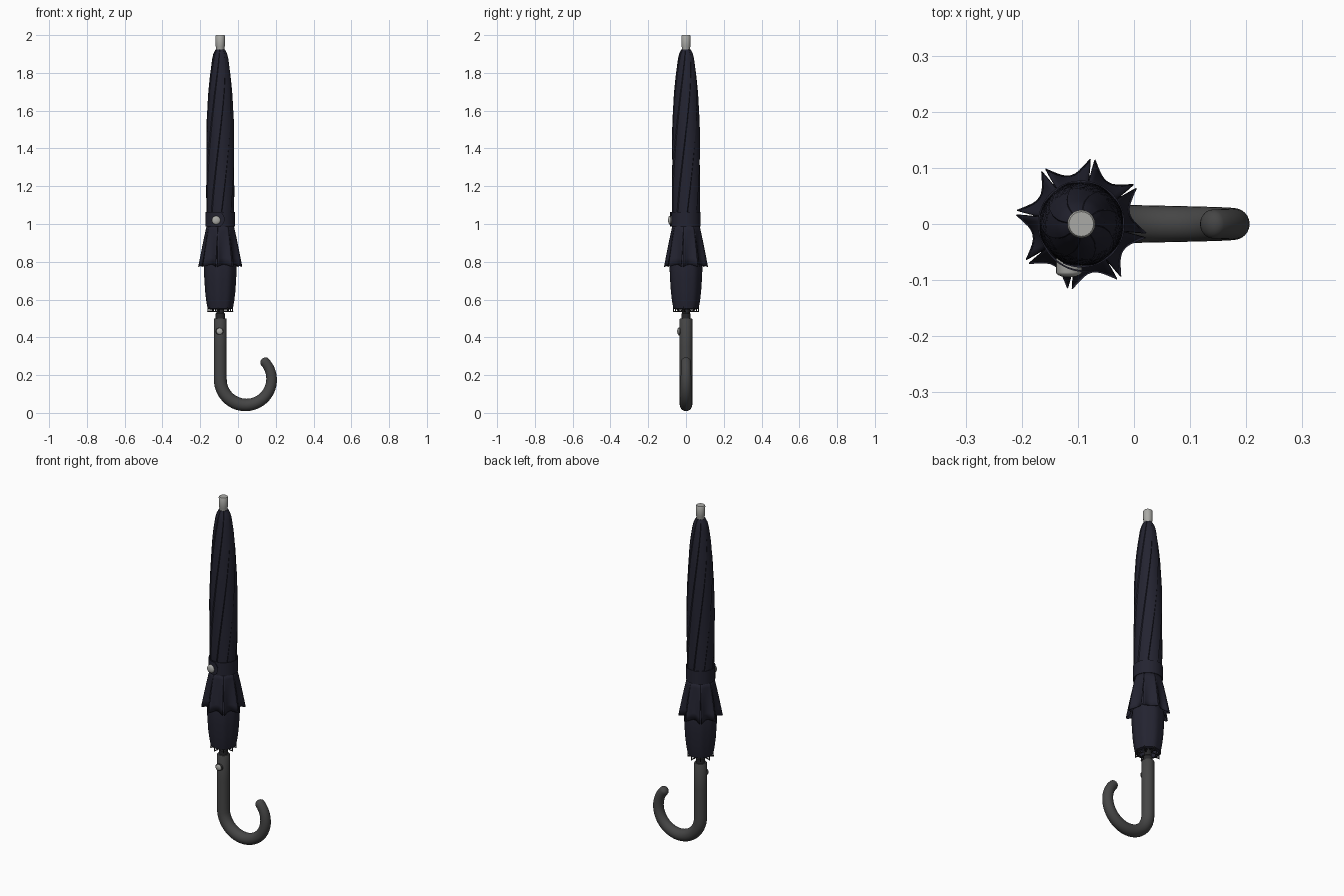
import bpy, bmesh, math
from mathutils import Vector, Matrix

if "Cube" in bpy.data.objects:
    bpy.data.objects.remove(bpy.data.objects["Cube"])

CX = -0.094           # shaft axis
TAU = 2 * math.pi


def material(name, rgb):
    m = bpy.data.materials.new(name)
    m.diffuse_color = (*rgb, 1)
    m.use_nodes = True
    m.node_tree.nodes["Principled BSDF"].inputs["Base Color"].default_value = m.diffuse_color
    return m


NAVY = material("navy_fabric", (0.017, 0.017, 0.030))
DARK = material("dark_grey_handle", (0.060, 0.060, 0.060))
BLACK = material("black_metal", (0.020, 0.020, 0.022))
SILVER = material("silver_metal", (0.40, 0.40, 0.38))


def finish(name, bm, mat, angle=35, flip_fix=True):
    if flip_fix:
        bmesh.ops.recalc_face_normals(bm, faces=bm.faces[:])
    me = bpy.data.meshes.new(name)
    bm.to_mesh(me)
    bm.free()
    ob = bpy.data.objects.new(name, me)
    bpy.context.collection.objects.link(ob)
    me.materials.append(mat)
    bpy.ops.object.select_all(action='DESELECT')
    ob.select_set(True)
    bpy.context.view_layer.objects.active = ob
    bpy.ops.object.shade_smooth_by_angle(angle=math.radians(angle))
    return ob


def loft(bm, rings, closed=True, caps=(False, False)):
    rows = [[bm.verts.new(p) for p in r] for r in rings]
    n = len(rows[0])
    for a, b in zip(rows, rows[1:]):
        for i in range(n if closed else n - 1):
            j = (i + 1) % n
            bm.faces.new((a[i], a[j], b[j], b[i]))
    if caps[0]:
        bm.faces.new(rows[0])
    if caps[1]:
        bm.faces.new(rows[-1])


def polar(r, t, z):
    return Vector((CX + r * math.cos(t), r * math.sin(t), z))


def lathe(name, profile, mat, n=24, caps=(True, True)):
    bm = bmesh.new()
    loft(bm, [[polar(r, TAU * i / n, z) for i in range(n)] for r, z in profile], caps=caps)
    return finish(name, bm, mat)


def interp(profile, z):
    for (r0, z0), (r1, z1) in zip(profile, profile[1:]):
        if z0 <= z <= z1:
            return r0 + (r1 - r0) * (z - z0) / (z1 - z0)
    return profile[-1][0]


def rod(bm, a, b, r, n=6):
    a, b = Vector(a), Vector(b)
    d = b - a
    bmesh.ops.create_cone(bm, cap_ends=True, segments=n, radius1=r, radius2=r, depth=d.length,
                          matrix=Matrix.Translation((a + b) / 2)
                          @ d.to_track_quat('Z', 'Y').to_matrix().to_4x4())


# metal tip, shaft and collar
lathe("tip", [(0.022, 1.90), (0.022, 1.935), (0.024, 1.94), (0.025, 1.995), (0.022, 2.0)], SILVER)
lathe("shaft", [(0.013, 0.48), (0.013, 1.91)], BLACK, 12)
lathe("collar", [(0.024, 0.495), (0.024, 0.525), (0.020, 0.53), (0.020, 0.565)], BLACK)

# rolled canopy with eight spiral overlapping folds
PROFILE = [(0.068, 0.98), (0.073, 1.08), (0.075, 1.2), (0.074, 1.4), (0.071, 1.55),
           (0.064, 1.7), (0.054, 1.8), (0.042, 1.88), (0.034, 1.91), (0.025, 1.925)]
bm = bmesh.new()
rings = []
for k in range(41):
    z = 0.98 + 0.945 * k / 40
    twist = 1.6 * (z - 0.98)
    ring = []
    for f in range(8):
        for u in (0, 0.25, 0.5, 0.75, 0.93):
            lift = 0.06 * (u / 0.93) - 0.045
            ring.append(polar(interp(PROFILE, z) * (1 + lift), TAU * (f + u) / 8 + twist, z))
    rings.append(ring)
loft(bm, rings, caps=(False, True))
finish("rolled_canopy", bm, NAVY)

# flared hem: eight scalloped panels parted by slits at the ribs
bm = bmesh.new()
for f in range(8):
    a0 = math.radians(80 - 45 * f)
    rows = []
    for k in range(7):
        v = k / 6
        row = []
        for i in range(9):
            u = i / 8
            s = abs(2 * u - 1)
            gap = math.radians(2.0) * v
            t = a0 - gap - (math.radians(45) - 2 * gap) * u
            outer = 0.088 + 0.029 * s ** 2.2
            r = 0.069 + (outer - 0.069) * v ** 0.9
            row.append(polar(r, t, 1.0 - (0.215 + 0.012 * s ** 2) * v))
        rows.append(row)
    loft(bm, rows, closed=False)
ob = finish("flared_hem", bm, NAVY)
mod = ob.modifiers.new("cloth", 'SOLIDIFY')
mod.thickness, mod.offset = 0.002, 0

# lower gathered fabric sleeve, shallowly faceted along the ribs
LOWER = [(0.052, 0.548), (0.066, 0.552), (0.073, 0.59), (0.079, 0.64), (0.083, 0.70),
         (0.086, 0.765), (0.083, 0.79), (0.070, 0.87), (0.062, 1.0)]
bm = bmesh.new()
loft(bm, [[polar(r * (1 + 0.02 * math.cos(8 * (TAU * i / 48 - math.radians(80)))), TAU * i / 48, z)
           for i in range(48)] for r, z in LOWER])
finish("lower_fabric", bm, NAVY)

# rib ends: thin wires from the shaft with upturned tips
bm = bmesh.new()
for f in range(8):
    t = math.radians(80 - 45 * f)
    rod(bm, polar(0.018, t, 0.560), polar(0.060, t, 0.556), 0.003)
    rod(bm, polar(0.040, t, 0.537), polar(0.069, t, 0.537), 0.0035)
    rod(bm, polar(0.067, t, 0.533), polar(0.066, t, 0.562), 0.003)
    rod(bm, polar(0.042, t, 0.537), polar(0.050, t, 0.560), 0.003)
finish("rib_ends", bm, BLACK)

# closing strap: a band that overlaps itself, with a rounded tail at the front
bm = bmesh.new()
N = 64
inner, outer = [], []
rows = []
for k in range(N + 1):
    deg = -60 + 430 * (1 - k / N) - 430 + 5
    v = k / N
    t = math.radians(-75 - 400 * (1 - v))
    r = 0.0745 + 0.010 * max(0, (v - 0.82) / 0.18)
    h = 0.038 * math.sqrt(max(0.06, 1 - max(0, (v - 0.95) / 0.05) ** 2))
    zc = 1.026
    rows.append([polar(r, t, zc - h), polar(r + 0.003, t, zc - h),
                 polar(r + 0.003, t, zc + h), polar(r, t, zc + h)])
loft(bm, rows, caps=(True, True))
finish("strap", bm, NAVY)


# round domed buttons facing the front
def dome(name, x, y, z, r, depth, mat):
    bm = bmesh.new()
    prof = [(1, 0.02), (1, -0.006)] + [(math.cos(a), -0.006 - depth * math.sin(a))
                                      for a in (0.3, 0.65, 1.0, 1.35)]
    loft(bm, [[(x + r * q * math.cos(TAU * i / 20), y + d, z + r * q * math.sin(TAU * i / 20))
               for i in range(20)] for q, d in prof], caps=(True, True))
    finish(name, bm, mat, 50)


dome("strap_snap", -0.116, -0.080, 1.02, 0.023, 0.009, SILVER)
dome("release_button", -0.097, -0.034, 0.432, 0.017, 0.007, SILVER)

# dark mount around the release button
bm = bmesh.new()
bmesh.ops.create_cone(bm, cap_ends=True, segments=20, radius1=0.021, radius2=0.021, depth=0.02,
                      matrix=Matrix.Translation((-0.097, -0.030, 0.432))
                      @ Matrix.Rotation(math.pi / 2, 4, 'X'))
finish("button_mount", bm, DARK)

# crook handle: a tapering tube swept along a straight and an arc
path = [(Vector((CX, 0, z)), Vector((0, 0, -1)), r) for z, r in
        ((0.50, 0.031), (0.495, 0.034), (0.35, 0.034), (0.19, 0.034))]
hx, hz, R = 0.042, 0.178, 0.136
END = math.radians(223)
for k in range(1, 33):
    a = END * k / 32
    c = Vector((hx - R * math.cos(a), 0, hz - R * math.sin(a)))
    path.append((c, Vector((math.sin(a), 0, -math.cos(a))), 0.034 - 0.008 * max(0, k / 32 - 0.3) / 0.7))
c, d, r = path[-1]
for a in (0.3, 0.6, 0.9, 1.2, 1.45):
    path.append((c + d * r * 0.8 * math.sin(a), d, r * math.cos(a)))
bm = bmesh.new()
rings = []
for c, d, r in path:
    side = Vector((0, 1, 0))
    nrm = d.cross(side)
    rings.append([c + nrm * r * math.cos(TAU * i / 24) + side * r * math.sin(TAU * i / 24)
                  for i in range(24)])
loft(bm, rings, caps=(True, True))
finish("crook_handle", bm, DARK)
